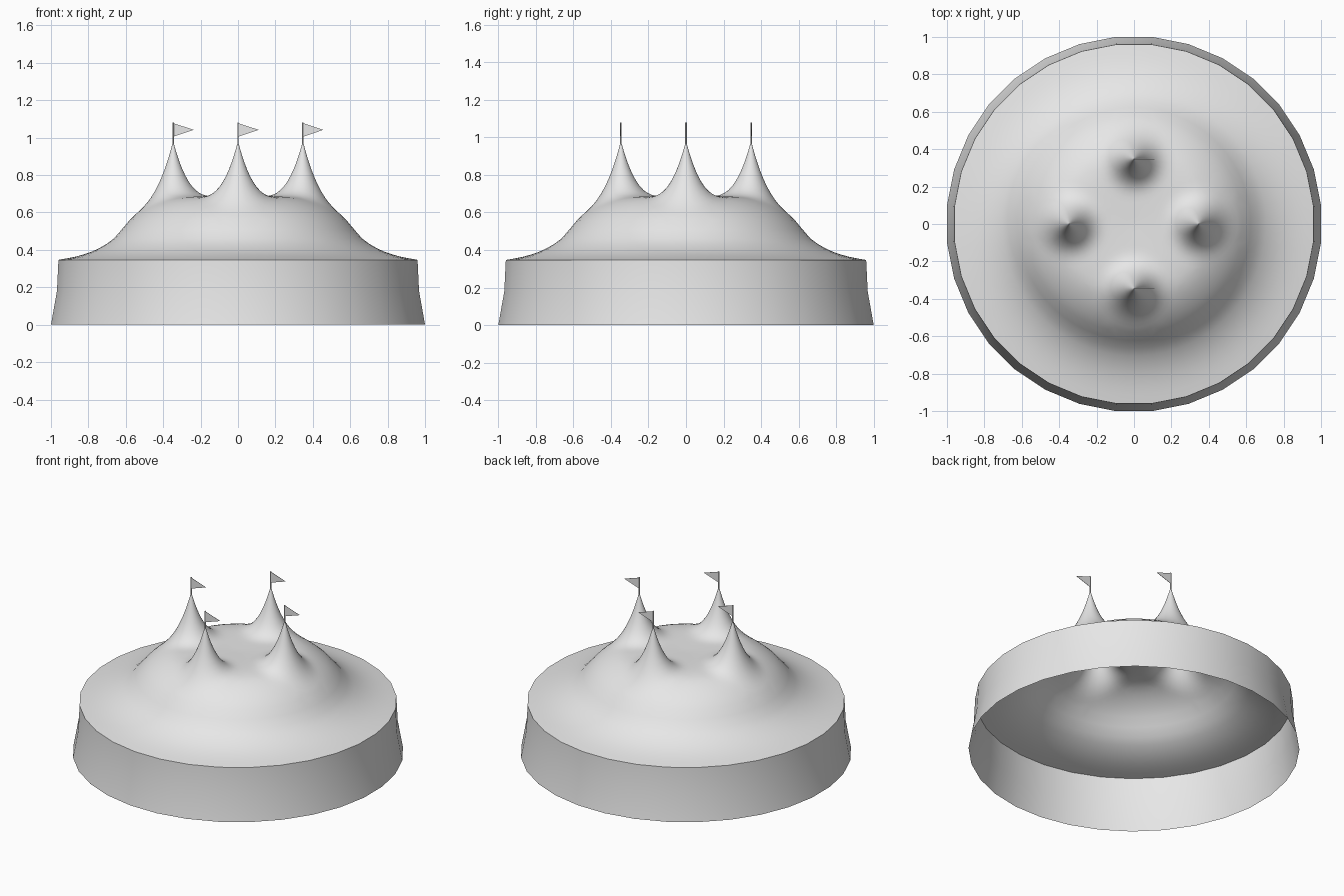
import bpy, bmesh
from math import sin, cos, pi, radians, hypot
from mathutils import Vector
from mathutils.geometry import delaunay_2d_cdt

cube = bpy.data.objects.get("Cube")
if cube:
    bpy.data.objects.remove(cube)

canvas = bpy.data.materials.new("light_grey_canvas")
canvas.use_nodes = True
GREY = (0.8, 0.8, 0.8, 1)
canvas.diffuse_color = GREY
canvas.node_tree.nodes["Principled BSDF"].inputs["Base Color"].default_value = GREY

SIDES = 32
FIT = 1 / cos(pi / SIDES)      # flats of the outer polygon touch the radius
SPREAD = 0.347                 # distance of each peak from the middle
SKIRT = 0.232                  # radius of each spire's base
PEAKS = [Vector((SPREAD * cos(i * pi / 2), SPREAD * sin(i * pi / 2))) for i in range(4)]
DOME = [(0, 0.682), (0.12, 0.685), (0.22, 0.687), (0.32, 0.685), (0.41, 0.67),
        (0.5, 0.625), (0.58, 0.56), (0.66, 0.465), (0.72, 0.422), (0.79, 0.388),
        (0.87, 0.364), (0.96, 0.347)]


def add_object(name, verts, faces, smooth=True):
    mesh = bpy.data.meshes.new(name)
    mesh.from_pydata(verts, [], faces)
    mesh.materials.append(canvas)
    obj = bpy.data.objects.new(name, mesh)
    bpy.context.collection.objects.link(obj)
    if smooth:
        bpy.ops.object.select_all(action='DESELECT')
        obj.select_set(True)
        bpy.context.view_layer.objects.active = obj
        bpy.ops.object.shade_smooth_by_angle(angle=radians(50))
    return obj


def ring(radius, count, center=(0, 0)):
    return [Vector((center[0] + radius * cos((i + 0.5) * 2 * pi / count),
                    center[1] + radius * sin((i + 0.5) * 2 * pi / count)))
            for i in range(count)]


def slope(i):
    a, b = DOME[max(i - 1, 0)], DOME[min(i + 1, len(DOME) - 1)]
    return (b[1] - a[1]) / (b[0] - a[0])


def dome_height(r):
    """Smooth curve through the dome profile."""
    r = min(r, DOME[-1][0])
    i = next(k for k in range(len(DOME) - 1) if r <= DOME[k + 1][0])
    (r0, z0), (r1, z1) = DOME[i], DOME[i + 1]
    w = r1 - r0
    t = (r - r0) / w
    ease = t * t * (3 - 2 * t)
    return (z0 + (z1 - z0) * ease + w * slope(i) * t * (1 - t) ** 2
            - w * slope(i + 1) * t * t * (1 - t))


def roof_height(p):
    """Dome plus a concave spire around each peak."""
    d = min((p - c).length for c in PEAKS)
    return dome_height(hypot(p.x, p.y)) + 0.3 * max(0, 1 - d / SKIRT) ** 3


# Roof: dome rings outside the spires, finer rings around every peak
points = ring(DOME[-1][0] * FIT, SIDES) + [Vector((0, 0))]
for n in range(1, 23):
    r = n * 0.0415
    for p in ring(r, SIDES if r < 0.2 else 2 * SIDES):
        if min((p - c).length for c in PEAKS) > SKIRT + 0.012:
            points.append(p)
for c in PEAKS:
    points.append(c)
    for k in range(1, 15):
        points += ring(SKIRT * (k / 14) ** 1.5, SIDES, c)
flat, _, faces = delaunay_2d_cdt(points, [], [], 0, 1e-5)[:3]
add_object("tent_roof", [(p.x, p.y, roof_height(p)) for p in flat], faces)

# Wall: single open sheet, flaring towards the ground
levels = [(1.0, 0), (0.968, 0.18), (0.96, 0.347)]
wall = [(p.x, p.y, z) for r, z in levels for p in ring(r * FIT, SIDES)]
quads = [(k * SIDES + i, k * SIDES + (i + 1) % SIDES,
          (k + 1) * SIDES + (i + 1) % SIDES, (k + 1) * SIDES + i)
         for k in range(len(levels) - 1) for i in range(SIDES)]
add_object("tent_wall", wall, quads)

# Flagpoles and pennants on every peak
for name, c in zip(("left", "back", "right", "front"), PEAKS):
    bpy.ops.mesh.primitive_cylinder_add(vertices=8, radius=0.004, depth=0.12,
                                        location=(c.x, c.y, 1.02))
    pole = bpy.context.object
    pole.name = name + "_flagpole"
    pole.data.materials.append(canvas)
    corners = [(0, 1.005), (0.11, 1.042), (0, 1.078)]
    pennant = [(c.x + x, c.y + y, z) for y in (-0.001, 0.001) for x, z in corners]
    add_object(name + "_pennant", pennant,
               [(0, 1, 2), (5, 4, 3), (0, 3, 4, 1), (1, 4, 5, 2), (2, 5, 3, 0)], False)
